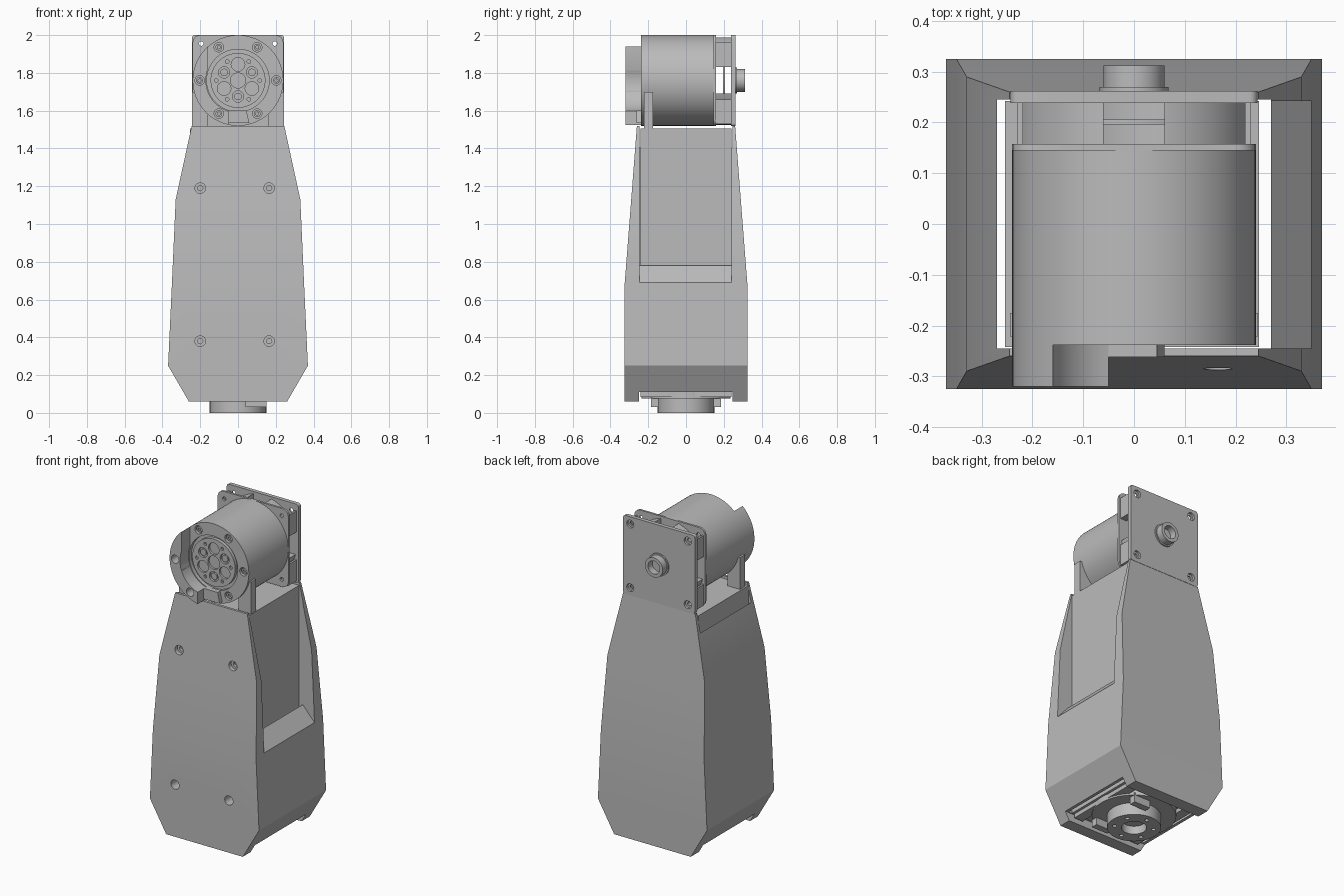
import bpy, bmesh, math
from mathutils import Matrix, Vector

old = bpy.data.objects.get("Cube")
if old:
    bpy.data.objects.remove(old, do_unlink=True)

grey = bpy.data.materials.new("plain grey")
grey.use_nodes = True
GREY = (0.5, 0.5, 0.5, 1)
grey.diffuse_color = GREY
grey.node_tree.nodes["Principled BSDF"].inputs["Base Color"].default_value = GREY

AXIS_Z = 1.76   # height of the upper motor axis
R = 0.24        # motor radius


def make(name, bm):
    bmesh.ops.recalc_face_normals(bm, faces=bm.faces)
    mesh = bpy.data.meshes.new(name)
    bm.to_mesh(mesh)
    bm.free()
    mesh.materials.append(grey)
    ob = bpy.data.objects.new(name, mesh)
    bpy.context.collection.objects.link(ob)
    return ob


def box(name, x, y, z, corner=0):
    """Box from ranges; corner rounds the edges that run along y."""
    bm = bmesh.new()
    lo, hi = Vector((x[0], y[0], z[0])), Vector((x[1], y[1], z[1]))
    size = hi - lo
    mat = Matrix.Translation((lo + hi) / 2) @ Matrix.Diagonal((*size, 1))
    bmesh.ops.create_cube(bm, size=1, matrix=mat)
    if corner:
        edges = [e for e in bm.edges if abs(e.verts[0].co.y - e.verts[1].co.y) > 1e-4]
        bmesh.ops.bevel(bm, geom=edges, offset=corner, segments=5, affect='EDGES', profile=0.5)
    return make(name, bm)


def cyl(name, r, a, b, u=0, v=0, axis='Y', n=32):
    """Cylinder from a to b; u, v place it across the axis (x,z or x,y)."""
    bm = bmesh.new()
    mid = (a + b) / 2
    if axis == 'Y':
        mat = Matrix.Translation((u, mid, AXIS_Z + v)) @ Matrix.Rotation(math.pi / 2, 4, 'X')
    else:
        mat = Matrix.Translation((u, v, mid))
    bmesh.ops.create_cone(bm, cap_ends=True, segments=n, radius1=r, radius2=r, depth=b - a, matrix=mat)
    return make(name, bm)


def prism(name, pts, y0, y1):
    """Profile in x,z pushed along y."""
    bm = bmesh.new()
    face = bm.faces.new([bm.verts.new((x, y0, z)) for x, z in pts])
    geo = bmesh.ops.extrude_face_region(bm, geom=[face])["geom"]
    bmesh.ops.translate(bm, verts=[g for g in geo if isinstance(g, bmesh.types.BMVert)], vec=(0, y1 - y0, 0))
    return make(name, bm)


def cut(ob, *cutters):
    for c in cutters:
        mod = ob.modifiers.new("cut", 'BOOLEAN')
        mod.operation = 'DIFFERENCE'
        mod.solver = 'EXACT'
        mod.object = c
        with bpy.context.temp_override(object=ob, active_object=ob, selected_objects=[ob]):
            bpy.ops.object.modifier_apply(modifier=mod.name)
        bpy.data.objects.remove(c, do_unlink=True)
    return ob


def ring(radius, count, start=0):
    for i in range(count):
        a = math.radians(start + 360 * i / count)
        yield radius * math.cos(a), radius * math.sin(a)


# Tapered outer shell: stacked rectangles (z, half width, half depth)
levels = [(0.06, 0.26, 0.325), (0.25, 0.37, 0.325), (0.68, 0.35, 0.325),
          (1.13, 0.33, 0.29), (1.52, 0.245, 0.26)]
bm = bmesh.new()
loops = [[bm.verts.new((sx * w, sy * d, z)) for sx, sy in ((-1, -1), (1, -1), (1, 1), (-1, 1))]
         for z, w, d in levels]
for lower, upper in zip(loops, loops[1:]):
    for i in range(4):
        j = (i + 1) % 4
        bm.faces.new((lower[i], lower[j], upper[j], upper[i]))
bm.faces.new(loops[0][::-1])
bm.faces.new(loops[-1])
shell = make("leg_shell", bm)

# Hollow core, side window with sloping sill, open bottom and screw holes
cut(shell,
    box("c", (-0.27, 0.27), (-0.245, 0.245), (-0.1, 1.7)),
    prism("c", [(0.2, 1.7), (0.6, 1.7), (0.6, 0.409), (0.27, 0.78), (0.2, 0.78)], -0.245, 0.242),
    box("c", (-0.4, 0.4), (-0.25, 0.246), (-0.1, 0.11)))
for x in (-0.2, 0.165):
    for z in (0.38, 1.19):
        cut(shell, cyl("c", 0.028, -0.4, -0.262, x, z - AXIS_Z, n=24))
        cut(shell, cyl("c", 0.014, -0.4, -0.2, x, z - AXIS_Z, n=16))

# Inner core block filling the shell
box("inner_core", (-0.254, 0.246), (-0.242, 0.242), (0.11, 1.505))

# Upper motor body with recessed face and screw holes
motor = cyl("upper_motor_body", R, -0.238, 0.15, n=96)
cut(motor, cyl("c", 0.165, -0.4, -0.215, n=64))
outer = cyl("front_crescent", R, -0.32, -0.236, n=96)
cut(outer, cyl("c", 0.17, -0.5, 0, n=64),
    box("c", (-0.05, 0.5), (-0.5, 0), (1.4, 2.2)),
    box("c", (-0.16, 0.5), (-0.5, 0), (1.7, 2.2)))
for i, (x, z) in enumerate(ring(0.203, 6)):
    cut(motor, cyl("c", 0.025, -0.4, -0.215, x, z, n=24))
    if i in (3, 4):
        cut(outer, cyl("c", 0.025, -0.5, 0, x, z, n=24))
    screw = cyl("face_screw", 0.018, -0.23, -0.21, x, z, n=24)
    cut(screw, cyl("c", 0.009, -0.4, -0.22, x, z, n=6))

# Output hub with pockets, planet pins and a centre bore
hub = cyl("output_hub", 0.145, -0.235, -0.21, n=64)
cut(hub, cyl("c", 0.04, -0.4, -0.222, n=32))
for x, z in ring(0.085, 3, 90):
    cut(hub, cyl("c", 0.036, -0.4, -0.222, x, z, n=24))
for x, z in ring(0.085, 3, 30):
    cut(hub, cyl("c", 0.03, -0.4, -0.222, x, z, n=24))
    cyl("planet_pin", 0.02, -0.232, -0.215, x, z, n=24)
for x, z in ring(0.115, 6, 0):
    cut(hub, cyl("c", 0.01, -0.4, -0.222, x, z, n=12))

# Stop tab below the hub
prism("stop_tab", [(-0.07, 1.535), (0.06, 1.535), (0.045, 1.6), (-0.05, 1.6)], -0.262, -0.23)

# Front support posts rising from the core
for side in (-1, 1):
    xs = sorted((side * 0.16, side * 0.244))
    post = box("front_post", xs, (-0.222, -0.175), (1.49, 1.7))
    cut(post, cyl("c", 0.238, -0.5, 0, n=64))

# Square mounting flange, slotted spacer and back plate
flange = box("mount_flange", (-0.24, 0.24), (0.145, 0.158), (1.52, 2.0), 0.04)
back = box("back_plate", (-0.243, 0.243), (0.238, 0.262), (1.518, 2.0), 0.015)
for x in (-0.195, 0.195):
    for z in (-0.195, 0.195):
        cut(flange, cyl("c", 0.012, 0, 0.2, x, z, n=16))
        cut(back, cyl("c", 0.012, 0.2, 0.4, x, z, n=16))
        cut(back, cyl("c", 0.024, 0.248, 0.4, x, z, n=24))
spacer = cyl("rear_spacer", 0.235, 0.156, 0.24, n=64)
cut(spacer, cyl("c", 0.2, 0, 0.5, n=64),
    box("c", (-0.5, 0.5), (0, 0.5), (1.69, 1.83)),
    box("c", (-0.06, 0.06), (0, 0.5), (1.8, 2.2)))
cyl("rear_board", 0.205, 0.196, 0.206, n=48)
for x in (-0.225, 0.225):
    for z in (1.53, 1.83):
        box("spacer_wall", (x - 0.006, x + 0.006), (0.156, 0.24), (z, z + 0.13))

# Hollow rear shaft
cut(cyl("shaft_collar", 0.068, 0.26, 0.27, n=48), cyl("c", 0.04, 0, 0.5))
cut(cyl("rear_shaft", 0.06, 0.255, 0.312, n=48), cyl("c", 0.04, 0.27, 0.5))

# Lower motor face and output disc
cyl("lower_motor_face", 0.235, 0.075, 0.12, axis='Z', n=64)
disc = cyl("lower_output_disc", 0.15, 0.0, 0.08, axis='Z', n=64)
cut(disc, cyl("c", 0.07, -0.1, 0.05, axis='Z'))
for x, y in ring(0.11, 6, 30):
    cut(disc, cyl("c", 0.012, -0.1, 0.03, x, y, axis='Z', n=16))
for y in (-0.165, 0.165):
    box("lower_stop_tab", (0.04, 0.15), (y - 0.02, y + 0.02), (0.03, 0.09))
for x in (-0.2, 0.2):
    box("lower_rail", (x - 0.03, x + 0.03), (-0.242, 0.242), (0.085, 0.12))

# Smooth round surfaces, keep edges sharp
bpy.ops.object.select_all(action='DESELECT')
for ob in bpy.context.collection.objects:
    if ob.type == 'MESH' and grey.name in ob.data.materials:
        ob.select_set(True)
        bpy.context.view_layer.objects.active = ob
bpy.ops.object.shade_smooth_by_angle(angle=math.radians(30))
